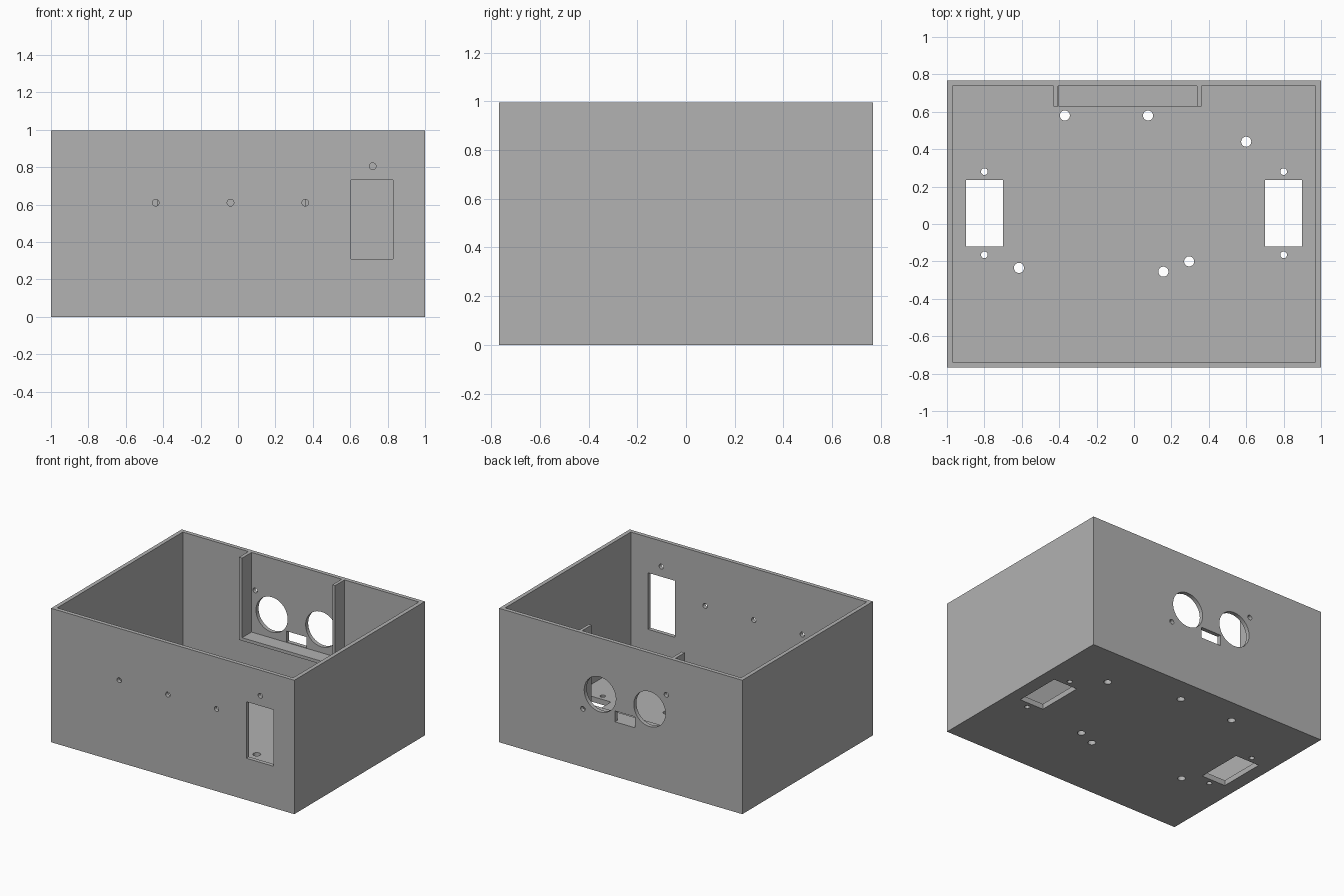
import bpy, bmesh
from mathutils import Matrix, Vector

if "Cube" in bpy.data.objects:
    bpy.data.objects.remove(bpy.data.objects["Cube"])

grey = bpy.data.materials.new("light grey plastic")
grey.use_nodes = True
colour = (0.445, 0.445, 0.445, 1)
grey.diffuse_color = colour
grey.node_tree.nodes["Principled BSDF"].inputs["Base Color"].default_value = colour

HALF_X, HALF_Y, HEIGHT = 1.0, 0.767, 0.995
WALL, FLOOR = 0.03, 0.04
IN_X, IN_Y = HALF_X - WALL, HALF_Y - WALL
SMALL, MEDIUM, LARGE = 0.018, 0.027, 0.13


def add_box(bm, low, high):
    low, high = Vector(low), Vector(high)
    matrix = Matrix.Translation((low + high) / 2) @ Matrix.Diagonal((*(high - low), 1))
    bmesh.ops.create_cube(bm, size=1, matrix=matrix)


def add_rod(bm, centre, radius, axis, sides=32):
    turn = Matrix.Rotation(1.5707963, 4, 'X') if axis == 'Y' else Matrix.Identity(4)
    bmesh.ops.create_cone(bm, cap_ends=True, segments=sides, radius1=radius, radius2=radius,
                          depth=0.2, matrix=Matrix.Translation(centre) @ turn)


def make_object(name, bm):
    mesh = bpy.data.meshes.new(name)
    bm.to_mesh(mesh)
    bm.free()
    mesh.materials.append(grey)
    obj = bpy.data.objects.new(name, mesh)
    bpy.context.collection.objects.link(obj)
    return obj


def make_box(name, low, high):
    bm = bmesh.new()
    add_box(bm, low, high)
    return make_object(name, bm)


def subtract(target, cutter):
    mod = target.modifiers.new("cut", 'BOOLEAN')
    mod.operation, mod.solver, mod.object = 'DIFFERENCE', 'EXACT', cutter
    bpy.context.view_layer.objects.active = target
    bpy.ops.object.modifier_apply(modifier=mod.name)
    bpy.data.objects.remove(cutter)


# Open-topped case
case = make_box("case", (-HALF_X, -HALF_Y, 0), (HALF_X, HALF_Y, HEIGHT))
subtract(case, make_box("cavity", (-IN_X, -IN_Y, FLOOR), (IN_X, IN_Y, HEIGHT + 0.2)))

cuts = bmesh.new()

# Front window and screw holes
add_box(cuts, (0.605, -0.85, 0.31), (0.83, -0.7, 0.73))
for x, z in ((-0.44, 0.61), (-0.04, 0.61), (0.36, 0.61), (0.72, 0.805)):
    add_rod(cuts, (x, -HALF_Y, z), SMALL, 'Y')

# Back sensor openings, connector slot and screw holes
for x in (-0.238, 0.17):
    add_rod(cuts, (x, HALF_Y, 0.577), LARGE, 'Y', 64)
add_box(cuts, (-0.117, 0.7, 0.406), (0.048, 0.85, 0.487))
for x, z in ((-0.375, 0.72), (0.311, 0.432)):
    add_rod(cuts, (x, HALF_Y, z), SMALL, 'Y')

# Floor slots with their screw holes
for side in (-1, 1):
    x = side * 0.8
    add_box(cuts, (x - 0.099, -0.12, -0.1), (x + 0.099, 0.235, 0.1))
    for y in (0.28, -0.165):
        add_rod(cuts, (x, y, 0), SMALL, 'Z')

# Floor mounting holes
for x, y in ((-0.37, 0.58), (0.075, 0.58), (0.6, 0.44),
             (-0.615, -0.235), (0.157, -0.255), (0.295, -0.2)):
    add_rod(cuts, (x, y, 0), MEDIUM, 'Z')

subtract(case, make_object("openings", cuts))

# Bracket inside the back wall: two ribs and a shelf
FRONT, BOTTOM, TOP = 0.627, 0.38, 0.403
make_box("right_rib", (-0.43, FRONT, BOTTOM), (-0.405, IN_Y, HEIGHT))
make_box("left_rib", (0.337, FRONT, BOTTOM), (0.36, IN_Y, HEIGHT))
make_box("shelf", (-0.405, FRONT, BOTTOM), (0.337, IN_Y, TOP))

# Smooth hole walls with sharp edges
bpy.ops.object.select_all(action='DESELECT')
case.select_set(True)
bpy.context.view_layer.objects.active = case
bpy.ops.object.shade_smooth_by_angle(angle=0.5)
